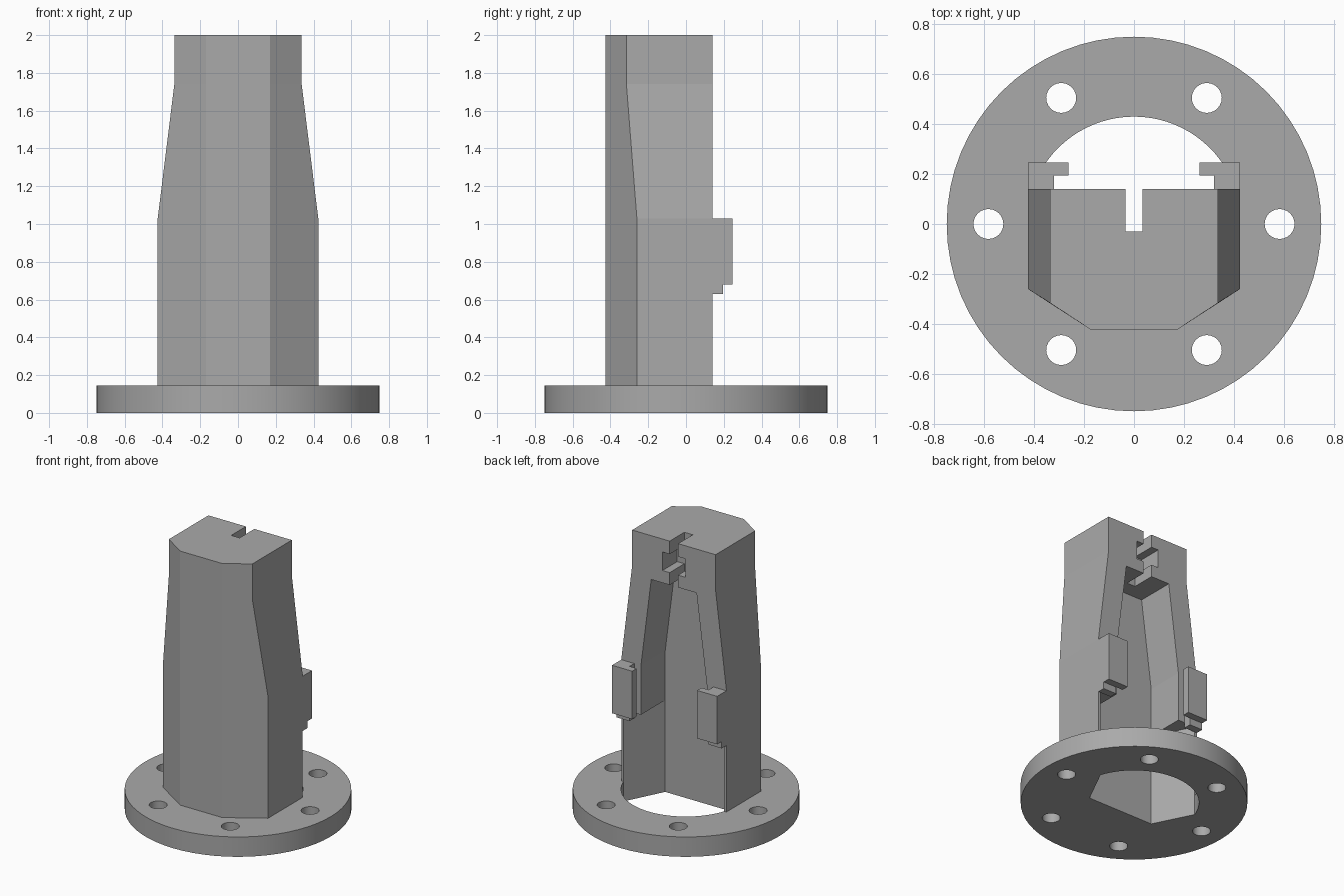
import bpy, math

if "Cube" in bpy.data.objects:
    bpy.data.objects.remove(bpy.data.objects["Cube"])

grey = bpy.data.materials.new("plain grey")
grey.diffuse_color = (0.40, 0.40, 0.40, 1)
grey.use_nodes = True
grey.node_tree.nodes["Principled BSDF"].inputs["Base Color"].default_value = grey.diffuse_color


def loft(name, rings):
    """Solid from a stack of matching rings, bottom ring first, counter-clockwise."""
    n = len(rings[0])
    verts = [v for ring in rings for v in ring]
    faces = [tuple(reversed(range(n))), tuple(range(len(verts) - n, len(verts)))]
    for k in range(len(rings) - 1):
        for i in range(n):
            j = (i + 1) % n
            faces.append((k * n + i, k * n + j, k * n + n + j, k * n + n + i))
    mesh = bpy.data.meshes.new(name)
    mesh.from_pydata(verts, [], faces)
    mesh.materials.append(grey)
    obj = bpy.data.objects.new(name, mesh)
    bpy.context.collection.objects.link(obj)
    return obj


def prism(name, outline, z0, z1):
    return loft(name, [[(x, y, z) for x, y in outline] for z in (z0, z1)])


def box(name, x0, x1, y0, y1, z0, z1):
    return prism(name, [(x0, y0), (x1, y0), (x1, y1), (x0, y1)], z0, z1)


def circle(r, n, cx=0, cy=0):
    return [(cx + r * math.cos(math.tau * i / n), cy + r * math.sin(math.tau * i / n))
            for i in range(n)]


def boolean(obj, other, operation):
    mod = obj.modifiers.new("bool", 'BOOLEAN')
    mod.operation = operation
    mod.solver = 'EXACT'
    mod.object = other
    bpy.context.view_layer.objects.active = obj
    bpy.ops.object.modifier_apply(modifier=mod.name)


def cut(obj, cutter):
    cutter.hide_render = True
    boolean(obj, cutter, 'DIFFERENCE')
    bpy.data.objects.remove(cutter)


# Central opening: flat front, slanted sides, round back
FRONT = -0.14
a0 = math.atan2(0.14, 0.407)
opening = [(-0.266, FRONT), (0.266, FRONT)]
for i in range(33):
    a = a0 + (math.pi - 2 * a0) * i / 32
    opening.append((0.43 * math.cos(a), 0.43 * math.sin(a)))

# Round mounting flange with six bolt holes
flange = prism("flange", circle(0.75, 64), 0, 0.145)
cut(flange, prism("opening_cutter", opening, -0.1, 0.3))
for k in range(6):
    a = math.tau * k / 6
    hole = circle(0.06, 24, 0.583 * math.cos(a), 0.583 * math.sin(a))
    cut(flange, prism("bolt_cutter", hole, -0.1, 0.3))


# Tower housing with chamfered front corners and sides tapering towards the top
def tower_ring(x, z):
    y = -0.26 - (0.425 - x) * 0.63
    return [(-0.17, -0.425, z), (0.17, -0.425, z), (x, y, z),
            (x, 0.14, z), (-x, 0.14, z), (-x, y, z)]


tower = loft("tower", [tower_ring(0.425, 0.145), tower_ring(0.425, 1.03),
                       tower_ring(0.337, 1.74), tower_ring(0.337, 2.0)])
cut(tower, prism("lower_cavity_cutter", opening, -0.1, 0.67))


# Upper cavity, open at the back, following the taper
def cavity_ring(x, z):
    return [(-x, FRONT, z), (x, FRONT, z), (x, 0.3, z), (-x, 0.3, z)]


cut(tower, loft("upper_cavity_cutter", [cavity_ring(0.266, 0.5), cavity_ring(0.266, 1.03),
                                        cavity_ring(0.183, 1.68)]))

# Stepped cable slot down through the top
cut(tower, box("slot_cutter", -0.034, 0.034, -0.03, 0.3, 1.6, 2.1))
cut(tower, box("pocket_cutter", -0.092, 0.092, -0.03, 0.3, 1.77, 1.905))

# Hooked clips on the back edges
for side, label in ((1, "right"), (-1, "left")):
    def span(a, b):
        return sorted((a * side, b * side))
    clip = box(label + "_clip", *span(0.32, 0.425), 0.14, 0.195, 0.63, 1.03)
    lip = box("lip", *span(0.262, 0.425), 0.195, 0.247, 0.68, 1.03)
    boolean(clip, lip, 'UNION')
    bpy.data.objects.remove(lip)

# Round walls smooth, edges sharp
bpy.ops.object.select_all(action='DESELECT')
flange.select_set(True)
bpy.context.view_layer.objects.active = flange
bpy.ops.object.shade_smooth_by_angle(angle=math.radians(30))
